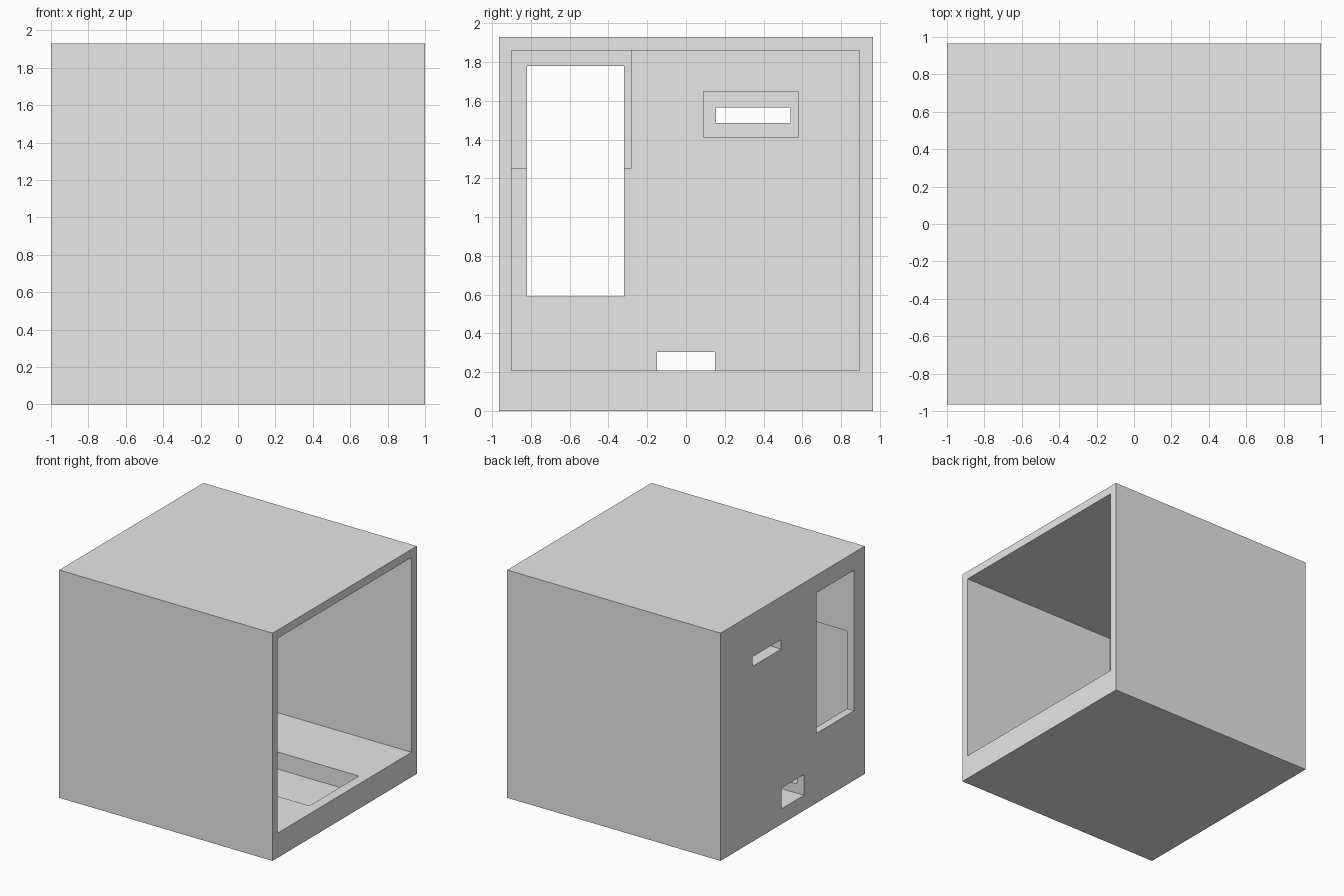
import bpy
import bmesh
from mathutils import Vector

if "Cube" in bpy.data.objects:
    bpy.data.objects.remove(bpy.data.objects["Cube"], do_unlink=True)

# Single plain grey
grey = bpy.data.materials.new("plain grey")
grey.use_nodes = True
grey.diffuse_color = (0.8, 0.8, 0.8, 1)
grey.node_tree.nodes["Principled BSDF"].inputs["Base Color"].default_value = (0.8, 0.8, 0.8, 1)


def box(name, x, y, z):
    """Box spanning the given (low, high) ranges."""
    low, high = (Vector(c) for c in zip(x, y, z))
    bm = bmesh.new()
    bmesh.ops.create_cube(bm, size=1)
    for v in bm.verts:
        v.co = (low + high) / 2 + v.co * (high - low)
    mesh = bpy.data.meshes.new(name)
    bm.to_mesh(mesh)
    bm.free()
    mesh.materials.append(grey)
    obj = bpy.data.objects.new(name, mesh)
    bpy.context.collection.objects.link(obj)
    return obj


def combine(target, tool, operation):
    """Apply a boolean and drop the tool."""
    tool.hide_render = True
    mod = target.modifiers.new(tool.name, 'BOOLEAN')
    mod.operation = operation
    mod.solver = 'EXACT'
    mod.object = tool
    bpy.context.view_layer.objects.active = target
    bpy.ops.object.modifier_apply(modifier=mod.name)
    bpy.data.objects.remove(tool, do_unlink=True)


# Outer housing, hollowed out through one open side
housing = box("housing", (-1, 1), (-0.965, 0.965), (0, 1.93))
room = box("room", (-0.935, 1.2), (-0.9, 0.895), (0.21, 1.86))
combine(housing, room, 'DIFFERENCE')

# Thick surrounds on the inside of the closed side wall
surrounds = [
    box("window_surround", (-0.97, -0.5), (-0.93, -0.28), (1.25, 1.89)),
    box("vent_surround", (-0.97, -0.75), (0.09, 0.58), (1.41, 1.65)),
]
for part in surrounds:
    combine(housing, part, 'UNION')

# Openings through the side wall, and the recess in the floor
openings = [
    box("window", (-1.2, -0.3), (-0.82, -0.32), (0.59, 1.78)),
    box("vent", (-1.2, -0.6), (0.155, 0.54), (1.485, 1.565)),
    box("floor_pit", (0, 0.915), (-0.35, 0.31), (0.065, 0.6)),
    box("drain_channel", (-1.2, 0.2), (-0.15, 0.15), (0.13, 0.305)),
]
for part in openings:
    combine(housing, part, 'DIFFERENCE')
